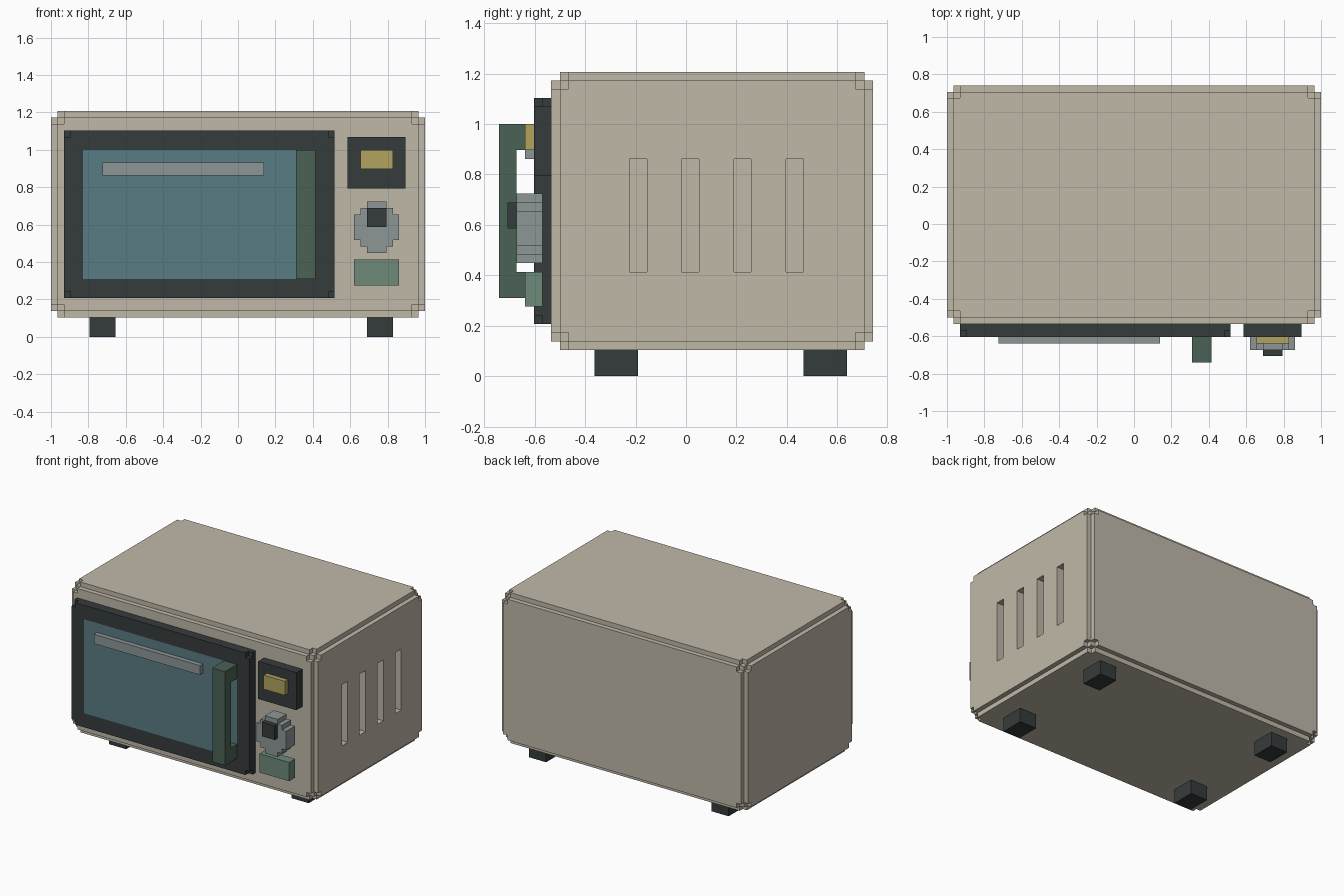
import bpy
import bmesh
from itertools import product

if "Cube" in bpy.data.objects:
    bpy.data.objects.remove(bpy.data.objects["Cube"], do_unlink=True)

# Everything sits on a block grid: 58 x 43 x 35 units
U = 2 / 58
CENTRE_X, CENTRE_Y = 29, 21.5


def material(name, rgb):
    """Flat material from an sRGB 0-255 colour."""
    lin = [(c / 255 / 12.92) if c < 11 else ((c / 255 + 0.055) / 1.055) ** 2.4 for c in rgb]
    m = bpy.data.materials.new(name)
    m.use_nodes = True
    m.diffuse_color = (*lin, 1)
    bsdf = next(n for n in m.node_tree.nodes if n.type == 'BSDF_PRINCIPLED')
    bsdf.inputs["Base Color"].default_value = (*lin, 1)
    bsdf.inputs["Roughness"].default_value = 0.8
    return m


BEIGE = material("beige casing", (192, 185, 169))
DARK = material("charcoal", (53, 59, 59))
GLASS = material("blue glass", (90, 124, 133))
GREEN = material("dark green", (74, 98, 85))
MINT = material("pale green", (110, 138, 122))
GREY = material("grey metal", (141, 150, 150))
GOLD = material("gold display", (178, 162, 95))


def block(name, mat, boxes, cuts=()):
    """Outer surface of the union of boxes minus cuts; a box is (x0, x1, y0, y1, z0, z1)."""
    every = list(boxes) + list(cuts)
    lines = [sorted({b[2 * a + s] for b in every for s in (0, 1)}) for a in range(3)]

    def inside(b, c):
        return all(b[2 * a] < c[a] < b[2 * a + 1] for a in range(3))

    solid = set()
    for cell in product(*(range(len(l) - 1) for l in lines)):
        mid = [(lines[a][i] + lines[a][i + 1]) / 2 for a, i in enumerate(cell)]
        if any(inside(b, mid) for b in boxes) and not any(inside(b, mid) for b in cuts):
            solid.add(cell)

    bm = bmesh.new()
    verts = {}

    def vert(key):
        if key not in verts:
            x, y, z = (lines[a][i] for a, i in enumerate(key))
            verts[key] = bm.verts.new(((x - CENTRE_X) * U, (y - CENTRE_Y) * U, z * U))
        return verts[key]

    # One quad wherever a solid cell meets empty space
    for cell in solid:
        for a, side in product(range(3), (0, 1)):
            neighbour = list(cell)
            neighbour[a] += 2 * side - 1
            if tuple(neighbour) in solid:
                continue
            ring = []
            for p, q in ((0, 0), (1, 0), (1, 1), (0, 1)):
                key = list(cell)
                key[a] += side
                key[(a + 1) % 3] += p
                key[(a + 2) % 3] += q
                ring.append(vert(tuple(key)))
            bm.faces.new(ring if side else ring[::-1])

    mesh = bpy.data.meshes.new(name)
    bm.to_mesh(mesh)
    bm.free()
    mesh.materials.append(mat)
    obj = bpy.data.objects.new(name, mesh)
    bpy.context.collection.objects.link(obj)
    return obj


def inset(b, ix, iy, iz):
    return (b[0] + ix, b[1] - ix, b[2] + iy, b[3] - iy, b[4] + iz, b[5] - iz)


# Casing with stepped edges and corners, vents cut into one side
shell = (0, 58, 6, 43, 3, 35)
steps = [(1, 1, 1), (0, 1, 2), (0, 2, 1), (1, 0, 2), (2, 0, 1), (1, 2, 0), (2, 1, 0)]
vents = [(56, 58, y, y + 2, 12, 25) for y in (15, 21, 27, 33)]
block("casing", BEIGE, [inset(shell, *s) for s in steps], vents)

# Feet
for side, x in (("right", 6), ("left", 49)):
    for end, y in (("front", 11), ("back", 35)):
        block(f"{end}_{side}_foot", DARK, [(x, x + 4, y, y + 5, 0, 3)])

# Door frame with nicked front corners, holding a flush window
window = (5, 41, 4, 5, 9, 29)
nicks = [(x, x + 1, 4, 5, z, z + 1) for x in (2, 43) for z in (6, 31)]
block("door_frame", DARK, [(2, 44, 4, 6, 6, 32)], [window] + nicks)
block("door_window", GLASS, [window])
block("window_bar", GREY, [(8, 33, 3, 4, 25, 27)])

# Door handle: upright grip on two brackets
block("door_handle", GREEN, [(38, 41, 0, 2, 9, 29), (38, 41, 0, 4, 9, 12), (38, 41, 0, 4, 26, 29)])

# Control panel
block("display_panel", DARK, [(46, 55, 4, 6, 23, 31)])
block("display", GOLD, [(48, 53, 3, 4, 26, 29)])
block("dial", GREY, [(47 + i, 54 - i, 2, 5, 15 - i, 19 + i) for i in range(3)])
block("dial_pointer", DARK, [(49, 52, 1, 2, 17, 20)])
block("button", MINT, [(47, 54, 3, 5, 8, 12)])
